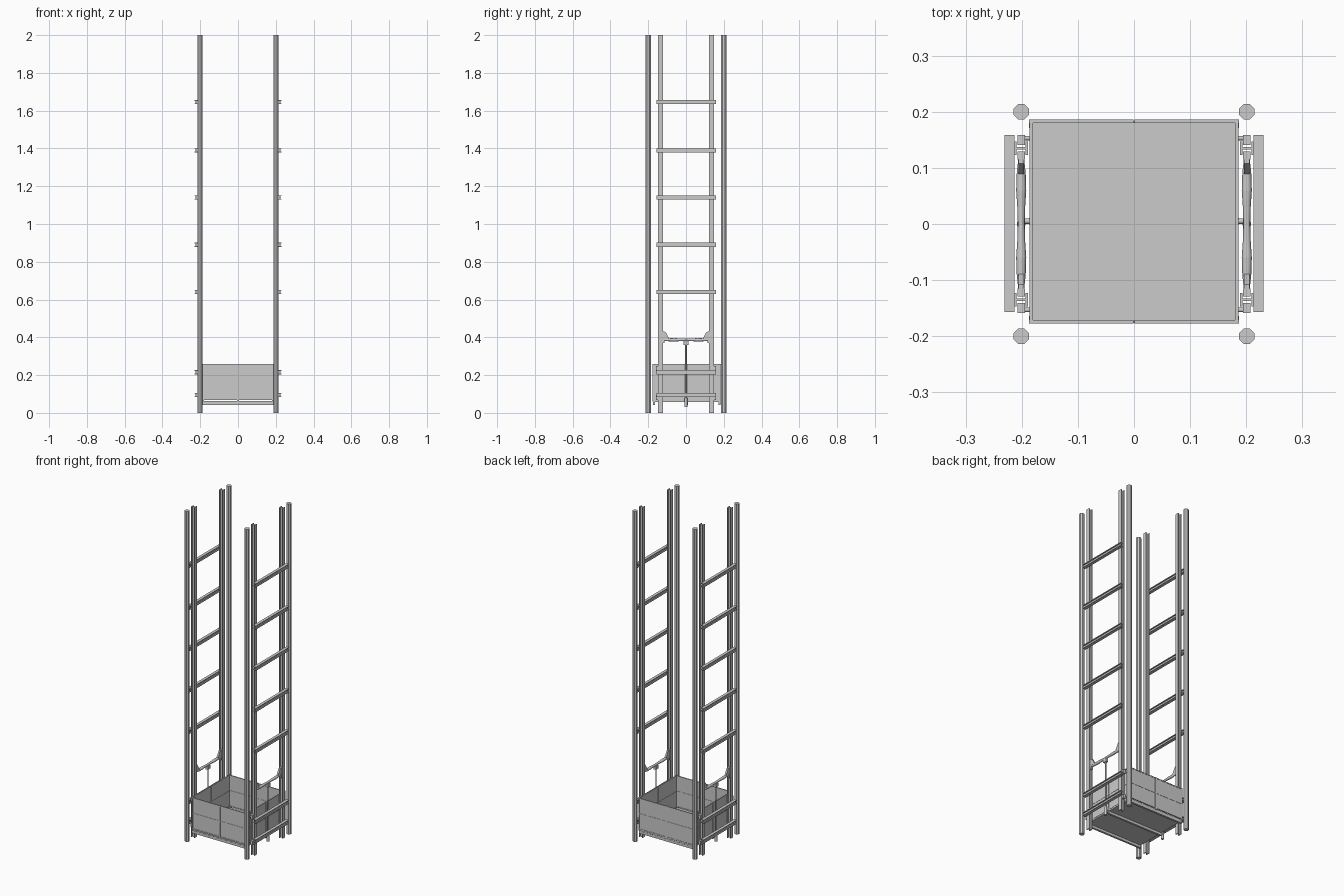
import bpy
import bmesh
from mathutils import Vector

cube = bpy.data.objects.get("Cube")
if cube:
    bpy.data.objects.remove(cube, do_unlink=True)

steel = bpy.data.materials.new("grey steel")
steel.use_nodes = True
grey = (0.6, 0.6, 0.6, 1)
steel.diffuse_color = grey
steel.node_tree.nodes["Principled BSDF"].inputs["Base Color"].default_value = grey


def finish(name, bm):
    bmesh.ops.recalc_face_normals(bm, faces=bm.faces)
    mesh = bpy.data.meshes.new(name)
    bm.to_mesh(mesh)
    bm.free()
    mesh.materials.append(steel)
    obj = bpy.data.objects.new(name, mesh)
    bpy.context.collection.objects.link(obj)
    return obj


def box(name, low, high):
    bm = bmesh.new()
    bmesh.ops.create_cube(bm, size=1)
    for v in bm.verts:
        v.co = Vector([l + (c + 0.5) * (h - l) for l, h, c in zip(low, high, v.co)])
    return finish(name, bm)


def sweep(name, profile, start, end, u, v):
    """Extrude a closed profile, laid out along axes u and v."""
    start, end, u, v = map(Vector, (start, end, u, v))
    bm = bmesh.new()
    face = bm.faces.new([bm.verts.new(start + u * a + v * b) for a, b in profile])
    new = bmesh.ops.extrude_face_region(bm, geom=[face])["geom"]
    moved = [g for g in new if isinstance(g, bmesh.types.BMVert)]
    bmesh.ops.translate(bm, verts=moved, vec=end - start)
    return finish(name, bm)


def rod(name, rings, center, axis, sides=12):
    """Round bar along an axis through rings of (position, radius)."""
    center, axis = Vector(center), Vector(axis)
    bm = bmesh.new()
    for (p, r), (q, s) in zip(rings, rings[1:]):
        matrix = axis.to_track_quat("Z", "Y").to_matrix().to_4x4()
        matrix.translation = center + axis * (p + q) / 2
        bmesh.ops.create_cone(bm, cap_ends=True, segments=sides, radius1=r,
                              radius2=s, depth=q - p, matrix=matrix)
    obj = finish(name, bm)
    obj.data.shade_smooth()
    obj.data.set_sharp_from_angle(angle=0.7)
    return obj


def beam(w, h, t):
    """I section: w across the flanges, h deep, t thick."""
    quarter = [(w, h), (w, h - t), (t / 2, h - t)]
    right = quarter + [(a, -b) for a, b in reversed(quarter)]
    return right + [(-a, -b) for a, b in right]


X, Y, Z = (1, 0, 0), (0, 1, 0), (0, 0, 1)

# Tower: corner posts, guide rails and rungs
c, e = 0.008, 0.0135
post = [(e, e - c), (e - c, e), (c - e, e), (-e, e - c),
        (-e, c - e), (c - e, -e), (e - c, -e), (e, c - e)]
for s, side in ((1, "left"), (-1, "right")):
    for f, end in ((-1, "front"), (1, "back")):
        tag = f"{side}_{end}"
        sweep("corner_post_" + tag, post, (s * 0.201, f * 0.2, 0),
              (s * 0.201, f * 0.2, 2), X, Y)
        sweep("guide_rail_" + tag, beam(0.012, 0.012, 0.004),
              (s * 0.201, f * 0.135, 0), (s * 0.201, f * 0.135, 2), Y, X)
    for i, z in enumerate((0.095, 0.215, 0.64, 0.89, 1.14, 1.39, 1.645)):
        sweep(f"rung_{side}_{i}", beam(0.009, 0.011, 0.004),
              (s * 0.222, -0.157, z), (s * 0.222, 0.159, z), X, Z)

    # Hanger yoke: swelling bar, raised ends, centre rod with clevis
    half = [(0, 0.006), (0.03, 0.007), (0.06, 0.009), (0.09, 0.008), (0.118, 0.005)]
    bar = [(-p, r) for p, r in half[:0:-1]] + half
    rod("yoke_bar_" + side, bar, (s * 0.201, 0, 0.387), Y)
    for f, end in ((-1, "front"), (1, "back")):
        tag = f"{side}_{end}"
        box("yoke_shoe_" + tag, (s * 0.201 - 0.007, f * 0.122 - 0.007, 0.37),
            (s * 0.201 + 0.007, f * 0.122 + 0.007, 0.43))
        sweep("yoke_gusset_" + tag, [(0.088, 0.392), (0.117, 0.39), (0.117, 0.428), (0.108, 0.428)],
              (s * 0.201 - 0.005, 0, 0), (s * 0.201 + 0.005, 0, 0), (0, f, 0), Z)
        # Guide shoes with pins on the cage
        for z in (0.08, 0.235):
            rod("guide_pin_" + tag, [(0.183, 0.004), (0.201, 0.004)],
                (0, f * 0.153, z), (s, 0, 0))
            box("guide_shoe_" + tag, (s * 0.201 - 0.007, f * 0.15 - 0.009, z - 0.012),
                (s * 0.201 + 0.007, f * 0.15 + 0.009, z + 0.012))
    rod("hanger_rod_" + side, [(0.04, 0.004), (0.385, 0.004)], (s * 0.201, 0, 0), Z)
    box("hanger_clevis_" + side, (s * 0.201 - 0.007, -0.012, 0.36),
        (s * 0.201 + 0.007, 0.012, 0.381))
    rod("hanger_foot_" + side, [(0.03, 0.008), (0.08, 0.008)], (s * 0.201, 0, 0), Z)
    rod("hanger_pin_" + side, [(0.18, 0.005), (0.201, 0.005)], (0, 0.005, 0.055), (s, 0, 0))

# Cage: floor, underside joists, panels and their frames
box("floor", (-0.185, -0.175, 0.058), (0.185, 0.182, 0.064))
for y in (-0.17, 0.005, 0.177):
    box("floor_joist", (-0.187, y - 0.006, 0.043), (0.187, y + 0.006, 0.058))
for y, end in ((-0.174, "front"), (0.183, "back")):
    for s, side in ((1, "left"), (-1, "right")):
        a, b = sorted((s * 0.003, s * 0.185))
        box(f"panel_{end}_{side}", (a, y - 0.0015, 0.07), (b, y + 0.0015, 0.258))
        for z in (0.07, 0.163, 0.255):
            box(f"panel_rail_{end}_{side}", (a, y - 0.003, z - 0.003), (b, y + 0.003, z + 0.003))
        for x in (a, b):
            box(f"panel_stile_{end}_{side}", (x - 0.002, y - 0.003, 0.06), (x + 0.002, y + 0.003, 0.26))
for s, side in ((1, "left"), (-1, "right")):
    x = s * 0.183
    box("side_panel_" + side, (x - 0.0015, -0.174, 0.06), (x + 0.0015, 0.183, 0.258))
    for z in (0.07, 0.163, 0.257):
        box("side_rail_" + side, (x - 0.003, -0.174, z - 0.003), (x + 0.003, 0.183, z + 0.003))
    for y in (-0.173, 0.005, 0.182):
        box("side_stile_" + side, (x - 0.003, y - 0.003, 0.05), (x + 0.003, y + 0.003, 0.26))
